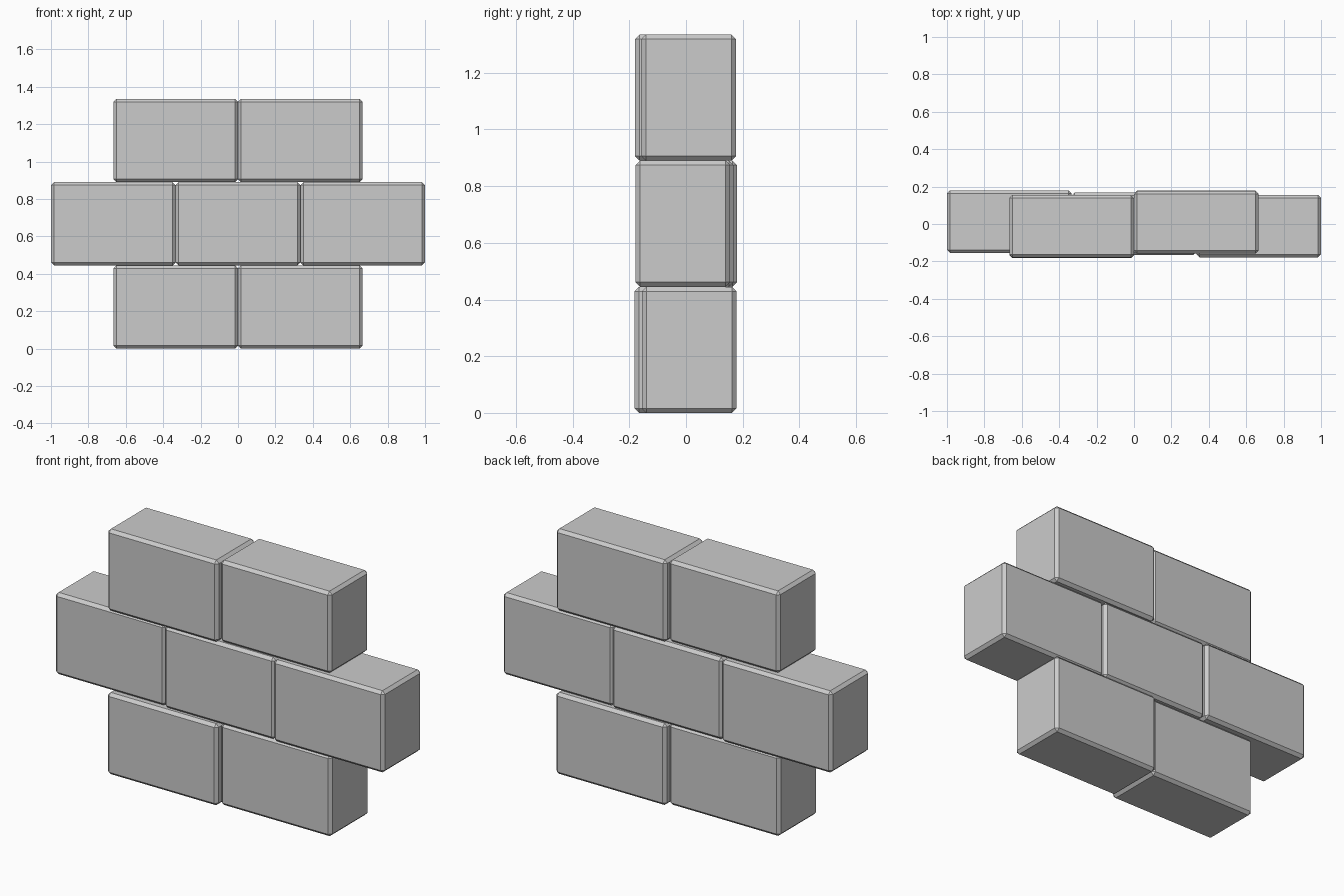
import bpy, bmesh

if "Cube" in bpy.data.objects:
    bpy.data.objects.remove(bpy.data.objects["Cube"])

W, D, H = 0.6667, 0.334, 0.445   # brick size
BEVEL = 0.016                    # chamfer width


def brick(name, x, y, z):
    bm = bmesh.new()
    bmesh.ops.create_cube(bm, size=1)
    bmesh.ops.scale(bm, vec=(W, D, H), verts=bm.verts)
    bmesh.ops.bevel(bm, geom=bm.edges[:], offset=BEVEL, segments=1,
                    affect='EDGES', profile=0.5)
    me = bpy.data.meshes.new(name)
    bm.to_mesh(me)
    bm.free()
    ob = bpy.data.objects.new(name, me)
    ob.location = (x, y, z)
    bpy.context.collection.objects.link(ob)


# each course from the bottom up: depth offset of its bricks, left to right
courses = [
    (-0.015, 0.011),
    (0.013, 0.001, -0.011),
    (-0.013, 0.009),
]
for row, offsets in enumerate(courses):
    for i, y in enumerate(offsets):
        x = (i - (len(offsets) - 1) / 2) * W
        brick(f"brick_row{row + 1}_{i + 1}", x, y, (row + 0.5) * H)
